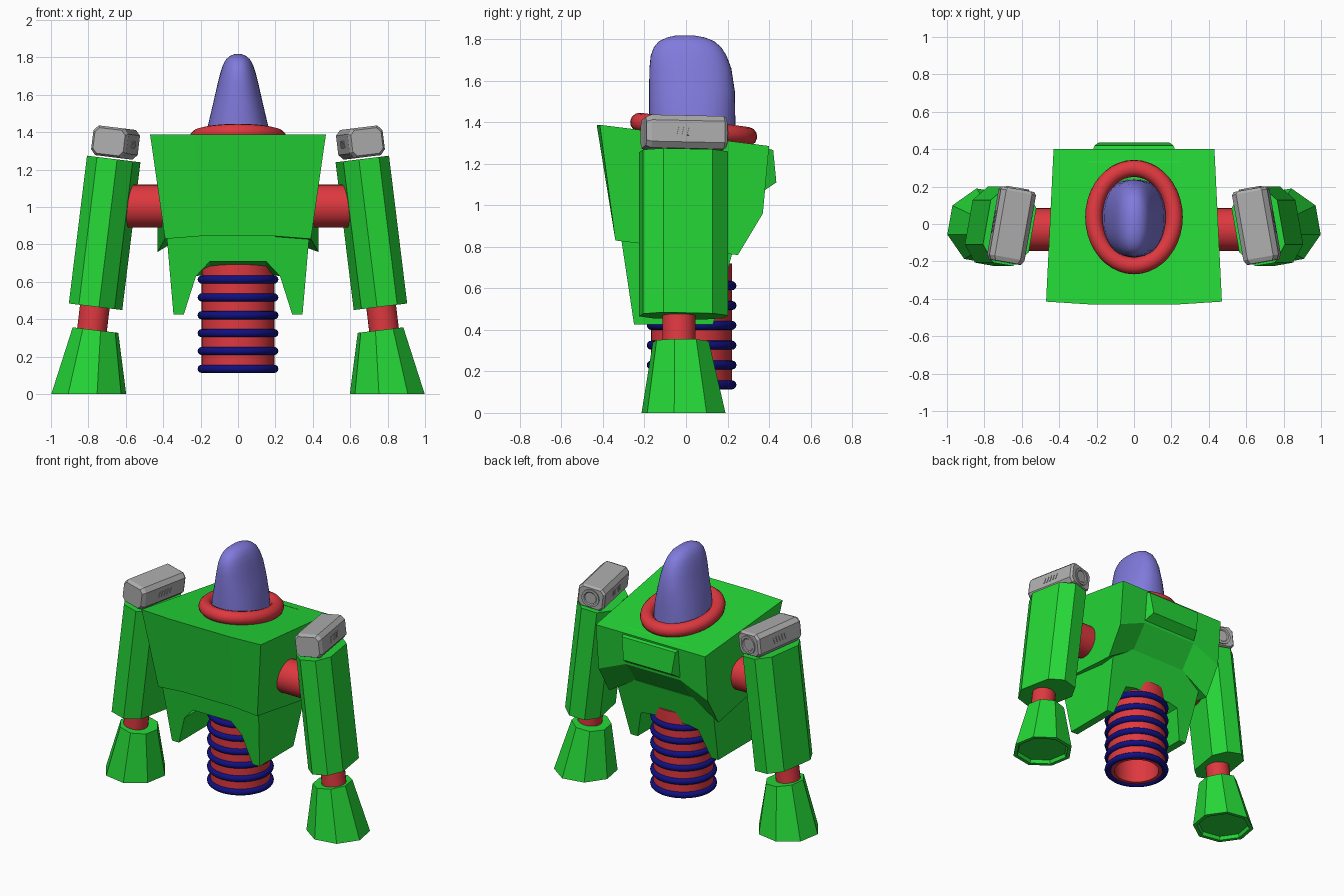
import bpy, bmesh, math
from mathutils import Matrix, Vector

if "Cube" in bpy.data.objects:
    bpy.data.objects.remove(bpy.data.objects["Cube"])


def material(name, rgb):
    m = bpy.data.materials.new(name)
    m.diffuse_color = (*rgb, 1)
    m.use_nodes = True
    m.node_tree.nodes["Principled BSDF"].inputs["Base Color"].default_value = m.diffuse_color
    return m


GREEN = material("bright_green", (0.018, 0.68, 0.038))
RED = material("red", (0.73, 0.04, 0.05))
PURPLE = material("soft_purple", (0.22, 0.195, 0.72))
NAVY = material("navy", (0.005, 0.005, 0.22))
GREY = material("grey", (0.42, 0.42, 0.42))


def loft(name, rings, mat, matrix=Matrix(), side=1, caps=True, smooth=False):
    """Skin a list of equal-length point rings; side=-1 mirrors across x."""
    bm = bmesh.new()
    flip = Matrix.Diagonal((side, 1, 1, 1))
    rows = [[bm.verts.new(flip @ matrix @ Vector(p)) for p in r] for r in rings]
    n = len(rings[0])
    for a, b in zip(rows, rows[1:]):
        for i in range(n):
            j = (i + 1) % n
            bm.faces.new((a[i], a[j], b[j], b[i]))
    if caps:
        bm.faces.new(rows[0])
        bm.faces.new(rows[-1])
    bmesh.ops.recalc_face_normals(bm, faces=bm.faces)
    me = bpy.data.meshes.new(name)
    bm.to_mesh(me)
    bm.free()
    me.materials.append(mat)
    ob = bpy.data.objects.new(name, me)
    bpy.context.collection.objects.link(ob)
    if smooth:
        bpy.context.view_layer.objects.active = ob
        ob.select_set(True)
        bpy.ops.object.shade_smooth_by_angle(angle=math.radians(40))
        ob.select_set(False)
    return ob


def oval(rx, ry, z, n=32, cx=0, cy=0, power=2, turn=0):
    """Superellipse ring lying flat at height z."""
    pts = []
    for i in range(n):
        a = 2 * math.pi * i / n + turn
        c, s = math.cos(a), math.sin(a)
        pts.append((cx + rx * math.copysign(abs(c) ** (2 / power), c),
                    cy + ry * math.copysign(abs(s) ** (2 / power), s), z))
    return pts


def octagon(w, h, cw, ch):
    """Chamfered rectangle: half sizes w, h and flat half lengths cw, ch."""
    return [(w, -ch), (w, ch), (cw, h), (-cw, h),
            (-w, ch), (-w, -ch), (-cw, -h), (cw, -h)]


def torus(name, rx, ry, minor, mat, matrix):
    rings = [oval(rx + minor * math.cos(t), ry + minor * math.cos(t),
                  minor * math.sin(t), 40)
             for t in [2 * math.pi * k / 12 for k in range(13)]]
    ob = loft(name, rings, mat, matrix, caps=False, smooth=True)
    bm = bmesh.new()
    bm.from_mesh(ob.data)
    bmesh.ops.remove_doubles(bm, verts=bm.verts, dist=1e-5)
    bmesh.ops.recalc_face_normals(bm, faces=bm.faces)
    bm.to_mesh(ob.data)
    bm.free()


# Torso: side profile swept across x, arched underneath at the back
def torso_ring(s):
    edge = abs(s) > 0.6
    mid, low = (0.96, 0.76) if edge else (1.05, 0.89)
    f = -0.415 if edge else -0.43
    return [(0.47 * s, f, 1.387), (0.39 * s, -0.34, 0.83 if edge else 0.845),
            (0.43 * s, 0.25, low), (0.43 * s, 0.37, mid),
            (0.43 * s, 0.40, 1.285)]


loft("torso", [torso_ring(s) for s in (-1, -0.5, 0.5, 1)], GREEN)

# Raised panel on the upper back
back = [(0.25, 0.33, 1.295), (0.21, 0.42, 1.265), (0.19, 0.435, 1.11),
        (0.22, 0.36, 1.06)]
loft("back_panel", [[(s * x, y, z) for x, y, z in back] for s in (-1, 1)], GREEN)

# Hip skirt: arched profile with two pointed sides, swept front to back
half_front = [(0.385, 0.89), (0.345, 0.425), (0.29, 0.425), (0.225, 0.63), (0.15, 0.71)]
half_back = half_front[:3] + [(0.225, 0.63), (0.15, 0.645)]


def skirt_ring(half, y0, slope):
    pts = half + [(-x, z) for x, z in reversed(half)]
    return [(x, y0 + slope * (z - 0.425), z) for x, z in pts]


loft("hip_skirt", [skirt_ring(half_front, -0.25, -0.15),
                   skirt_ring(half_back, 0.13, 0.27)], GREEN)

# Waist tube with an open lower end, and its rings
CY = 0.027
loft("waist_tube", [oval(r, r, z, 40, cy=CY) for r, z in
                    ((0.195, 0.72), (0.195, 0.125), (0.15, 0.125), (0.15, 0.6))],
     RED, smooth=True)
for k in range(6):
    torus(f"waist_ring_{k + 1}", 0.194, 0.194, 0.022, NAVY,
          Matrix.Translation((0, CY, 0.135 + 0.0955 * k)))

# Tilted collar
torus("collar", 0.215, 0.2625, 0.046, RED,
      Matrix.Translation((0, 0.037, 1.365)) @ Matrix.Rotation(math.radians(-7.5), 4, 'X'))

# Domed head: height, half width, front y, back y
dome = [(1.28, 0.175, -0.175, 0.24), (1.44, 0.16, -0.178, 0.237),
        (1.55, 0.134, -0.178, 0.235), (1.66, 0.109, -0.176, 0.218),
        (1.72, 0.094, -0.17, 0.195), (1.76, 0.080, -0.155, 0.17),
        (1.79, 0.064, -0.13, 0.135), (1.808, 0.043, -0.09, 0.09),
        (1.818, 0.018, -0.045, 0.035)]
loft("head", [oval(w, (b - f) / 2, z, 40, cy=(f + b) / 2, power=2.3)
              for z, w, f, b in dome], PURPLE, smooth=True)

# Arms, mirrored left and right
TILT = Matrix.Rotation(math.radians(-7), 4, 'Y')
TURN = Matrix.Rotation(math.radians(10), 4, 'Z')
AXIS = Matrix.Translation((0.713, -0.012, 0.862)) @ TILT @ TURN

for label, s in (("right", 1), ("left", -1)):
    # Shoulder rod
    rod = Matrix.Translation((0, -0.03, 1.005)) @ Matrix.Rotation(math.pi / 2, 4, 'Y')
    loft(label + "_shoulder_rod", [oval(0.115, 0.115, x, 32) for x in (0.3, 0.66)],
         RED, rod, s, smooth=True)

    # Eight-sided arm
    sec = octagon(0.125, 0.207, 0.055, 0.12)
    loft(label + "_arm", [[(x, y, z) for x, y in sec] for z in (-0.398, 0.398)],
         GREEN, AXIS, s)

    # Wrist rod
    loft(label + "_wrist", [oval(0.08, 0.08, z, 24, cy=-0.023) for z in (-0.58, -0.38)],
         RED, AXIS, s, smooth=True)

    # Flared eight-sided foot, tilted at the top and hollow underneath
    t = math.radians(22.5 + 10)
    top = [(x, y, z + 0.12 * (x - 0.76))
           for x, y, z in oval(0.125, 0.138, 0.342, 8, 0.762, -0.025, turn=t)]
    loft(label + "_foot", [top,
                           oval(0.205, 0.207, 0, 8, 0.798, -0.012, turn=t),
                           oval(0.178, 0.18, 0, 8, 0.798, -0.012, turn=t),
                           oval(0.17, 0.172, 0.025, 8, 0.798, -0.012, turn=t)],
         GREEN, side=s)

    # Grey launcher on top of the arm, recessed at the back
    pod = Matrix.Translation((0.655, -0.007, 1.345)) @ TILT @ TURN
    sec = octagon(0.096, 0.08, 0.07, 0.052)
    loft(label + "_launcher", [[(x * k, y, z * k) for x, z in sec] for k, y in
                               ((0.86, -0.2), (1, -0.175), (1, 0.18), (0.88, 0.195))],
         GREY, pod, s)
    end = pod @ Matrix.Translation((0, 0.195, 0)) @ Matrix.Rotation(-math.pi / 2, 4, 'X')
    loft(label + "_nozzle", [oval(r, r, z, 20) for r, z in
                             ((0.062, -0.01), (0.062, 0.008), (0.046, 0.008), (0.04, -0.01 + 0.012))],
         GREY, end, s, smooth=True)

    # Slanted vent slats on both launcher sides
    for face in (-1, 1):
        for k in range(5):
            y = -0.055 + 0.025 * k
            slat = [(y, -0.02), (y + 0.009, -0.02), (y + 0.019, 0.02), (y + 0.01, 0.02)]
            loft(f"{label}_vent_{'outer' if face > 0 else 'inner'}_{k + 1}",
                 [[(face * x, a, b) for a, b in slat] for x in (0.094, 0.099)],
                 GREY, pod, s)
